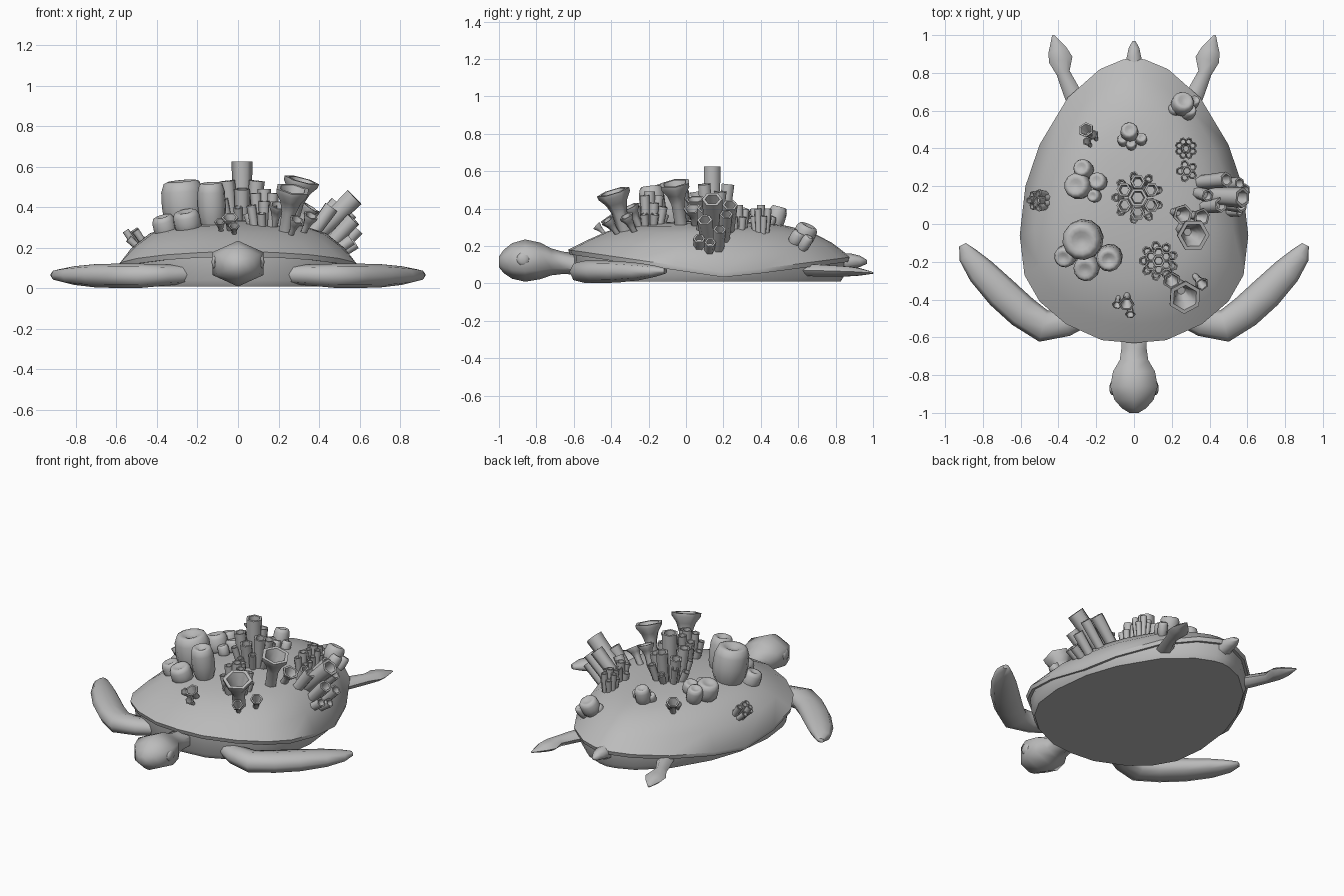
import bpy, bmesh, math
from mathutils import Vector

if "Cube" in bpy.data.objects:
    bpy.data.objects.remove(bpy.data.objects["Cube"])

grey = bpy.data.materials.new("stone_grey")
grey.diffuse_color = (0.5, 0.5, 0.5, 1)
grey.use_nodes = True
grey.node_tree.nodes["Principled BSDF"].inputs["Base Color"].default_value = grey.diffuse_color


def finish(name, bm, angle=65):
    bmesh.ops.recalc_face_normals(bm, faces=bm.faces)
    mesh = bpy.data.meshes.new(name)
    bm.to_mesh(mesh)
    bm.free()
    mesh.materials.append(grey)
    ob = bpy.data.objects.new(name, mesh)
    bpy.context.collection.objects.link(ob)
    bpy.ops.object.select_all(action='DESELECT')
    ob.select_set(True)
    bpy.context.view_layer.objects.active = ob
    bpy.ops.object.shade_smooth_by_angle(angle=math.radians(angle))
    return ob


def loft(bm, rings, cap_start=True, cap_end=True):
    """Skin a list of equally long point rings."""
    vs = [[bm.verts.new(p) for p in ring] for ring in rings]
    n = len(vs[0])
    for a, b in zip(vs, vs[1:]):
        for i in range(n):
            j = (i + 1) % n
            bm.faces.new((a[i], a[j], b[j], b[i]))
    if cap_start:
        bm.faces.new(vs[0])
    if cap_end:
        bm.faces.new(vs[-1])


def limb(name, stations, side=1, sides=6, turn=0.0, power=1.0):
    """Flattened tapering limb; stations are x, y, half width, z, half height."""
    rings = []
    for i, (x, y, w, z, t) in enumerate(stations):
        a = stations[max(i - 1, 0)]
        b = stations[min(i + 1, len(stations) - 1)]
        d = Vector((b[0] - a[0], b[1] - a[1])).normalized()
        ring = []
        for k in range(sides):
            ang = math.tau * k / sides + turn
            c, s = math.cos(ang), math.sin(ang)
            u = w * math.copysign(abs(c) ** power, c)
            v = t * math.copysign(abs(s) ** power, s)
            ring.append((side * (x - d.y * u), y + d.x * u, z + v))
        rings.append(ring)
    bm = bmesh.new()
    loft(bm, rings)
    return finish(name, bm)


# Shell outline, mirrored from its right half
half = [(0, -.63), (.17, -.615), (.36, -.53), (.5, -.41), (.58, -.27), (.605, -.06),
        (.575, .2), (.5, .42), (.35, .67), (.18, .82), (.06, .87), (0, .88)]
outline = half + [(-x, y) for x, y in reversed(half[1:-1])]
CY = .12


def rim_z(y):
    return .18 - .147 * (y + .63) if y < .22 else .055 + .13 * (y - .22)


def ring(s, z_of):
    return [(x * s, CY + (y - CY) * s, z_of(y)) for x, y in outline]


def dome_z(y, b):
    """Blend from rim to crown, steeper at the flanks than at the front."""
    f = (CY - y) / .75 if y < CY else (y - CY) / 1.52
    b += .3 * b * (1 - b) * (1 - 2 * f)
    return rim_z(y) * (1 - b) + .335 * b


# Domed shell with a thick rim
bm = bmesh.new()
dome = [(1, 0), (.87, .39), (.72, .7), (.55, .86), (.38, .94), (.2, .985), (.05, 1)]
rings = [ring(.86, lambda y: rim_z(y) - .02), ring(.99, lambda y: rim_z(y) - .025)]
rings += [ring(s, lambda y, b=b: dome_z(y, b)) for s, b in dome]
loft(bm, rings, cap_start=False)
finish("shell", bm, 50)

# Body with a flat belly
bm = bmesh.new()
loft(bm, [ring(.93, lambda y: .01), ring(.955, lambda y: min(.04, rim_z(y) - .03)),
          ring(.965, lambda y: rim_z(y) - .02)])
finish("body", bm, 40)

# Head and neck
limb("head", [(0, -.52, .075, .1, .055), (0, -.66, .077, .11, .06), (0, -.72, .087, .115, .072),
              (0, -.78, .128, .12, .098), (0, -.86, .145, .122, .113), (0, -.93, .12, .12, .095),
              (0, -.975, .075, .117, .062), (0, -1, .028, .115, .028)], turn=math.pi / 6)

# Tail
limb("tail", [(0, .78, .06, .1, .06), (0, .88, .045, .118, .042),
              (0, .93, .033, .118, .03), (0, .968, .01, .115, .01)], turn=math.pi / 6)

front = [(.22, -.46, .06, .07, .045), (.36, -.525, .07, .065, .052), (.48, -.54, .086, .062, .06),
         (.59, -.465, .088, .062, .06), (.70, -.365, .088, .062, .058), (.81, -.25, .076, .063, .046),
         (.88, -.165, .052, .065, .03), (.908, -.11, .02, .066, .014)]
hind = [(.27, .58, .06, .07, .035), (.335, .71, .045, .069, .036), (.375, .8, .036, .066, .033),
        (.388, .87, .064, .064, .03), (.405, .92, .05, .062, .024), (.428, 1, .006, .056, .005)]
for side, word in ((1, "right"), (-1, "left")):
    limb("front_flipper_" + word, front, side, 8, power=.85)
    limb("hind_flipper_" + word, hind, side)
    # Eye
    bm = bmesh.new()
    bmesh.ops.create_uvsphere(bm, u_segments=10, v_segments=6, radius=.036)
    for v in bm.verts:
        v.co = Vector((v.co.x * .45 + side * .115, v.co.y - .87, v.co.z + .13))
    finish("eye_" + word, bm)


def shell_z(x, y):
    s = math.hypot(x / .6, (y - CY) / .76)
    return .335 - .22 * min(s, 1) ** 2.6


def spun(bm, base, tip, profile, sides):
    """Turn a (radius, fraction of length) profile around the base-tip axis."""
    base, tip = Vector(base), Vector(tip)
    q = (tip - base).to_track_quat('Z', 'Y')
    length = (tip - base).length
    loft(bm, [[base + q @ Vector((r * math.cos(math.tau * k / sides),
                                  r * math.sin(math.tau * k / sides), f * length))
               for k in range(sides)] for r, f in profile])


def tube(bm, base, tip, r):
    spun(bm, base, tip, [(r * .85, 0), (r, 1), (r * .7, 1), (r * .6, .75)], 6)


def funnel(bm, base, tip, r):
    spun(bm, base, tip, [(r * .42, 0), (r * .45, .55), (r * .65, .76), (r * .98, .92), (r, 1),
                         (r * .76, 1), (r * .5, .78), (r * .25, .5)], 6)


def barrel(bm, base, tip, r):
    spun(bm, base, tip, [(r * .7, 0), (r * .96, .25), (r, .5), (r * .97, .8), (r * .82, .97),
                         (r * .65, 1), (r * .45, .98), (r * .2, .92)], 12)


def grow(name, shape, tips, lean=.2):
    """Corals given by tip x, y, z and radius, rooted in the shell."""
    bm = bmesh.new()
    for x, y, z, r in tips:
        bx, by = x * (1 - lean), CY + (y - CY) * (1 - lean)
        shape(bm, (bx, by, min(shell_z(bx, by), z - .06) - .01), (x, y, z), r)
    finish(name, bm)


def bouquet(name, cx, cy, rows, push=(0, 0)):
    """Rings of upright tubes; rows are count, ring radius, tube radius, tip z."""
    bm = bmesh.new()
    for n, rad, r, z in rows:
        for k in range(n):
            a = math.tau * (k + .5) / n
            bx, by = cx + rad * .7 * math.cos(a), cy + rad * .7 * math.sin(a)
            tip = (cx + rad * math.cos(a) + push[0], cy + rad * math.sin(a) + push[1],
                   z + (.02 if k % 2 else -.02) * (n > 1))
            tube(bm, (bx - push[0] * .5, by, shell_z(bx, by) - .02), tip, r)
    finish(name, bm)


# Tube coral bouquets
bouquet("centre_tubes", .02, .14, [(1, 0, .052, .625), (6, .085, .039, .51), (9, .12, .023, .42)])
bouquet("front_tubes", .13, -.195, [(1, 0, .034, .49), (6, .05, .029, .45), (9, .085, .024, .39)])
bouquet("rear_tubes", .275, .4, [(1, 0, .025, .42), (8, .042, .02, .38)])
bouquet("small_tubes", .28, .28, [(1, 0, .03, .42), (5, .04, .022, .375)])
bouquet("left_tubes", -.475, .125, [(1, 0, .024, .29), (7, .04, .02, .265)], (-.04, 0))

# Large slanted tubes on the right flank
bm = bmesh.new()
for base, tip, r in [((.36, .15, .24), (.575, .14, .45), .055), ((.34, .22, .26), (.49, .235, .42), .042),
                     ((.36, .09, .26), (.46, .1, .40), .04), ((.4, .2, .2), (.56, .215, .37), .035),
                     ((.42, .12, .18), (.57, .1, .34), .042), ((.46, .17, .15), (.59, .18, .29), .035),
                     ((.45, .07, .16), (.56, .07, .24), .032), ((.46, .12, .14), (.58, .13, .22), .03),
                     ((.32, .17, .26), (.39, .15, .38), .035)]:
    tube(bm, base, tip, r)
finish("flank_tubes", bm)

# Funnel corals
grow("middle_funnels", funnel, [(.315, -.06, .535, .088), (.26, .05, .45, .055), (.36, .035, .4, .05)])
grow("front_funnels", funnel, [(.27, -.39, .49, .09), (.2, -.3, .41, .048),
                               (.36, -.32, .36, .038), (.29, -.42, .34, .035)], .15)
grow("nose_funnels", funnel, [(-.04, -.425, .35, .042), (-.09, -.43, .33, .027), (-.02, -.48, .31, .027)], .12)
grow("back_funnels", funnel, [(-.255, .5, .38, .042), (-.215, .475, .34, .027), (-.25, .44, .34, .025)], .12)

# Barrel sponges
grow("large_barrels", barrel, [(-.28, -.09, .53, .108), (-.135, -.19, .52, .07),
                               (-.26, -.245, .38, .068), (-.375, -.18, .355, .058)], .08)
grow("left_barrels", barrel, [(-.31, .205, .41, .07), (-.28, .3, .4, .05),
                              (-.2, .23, .39, .048), (-.22, .15, .38, .035)], .1)
grow("rear_barrels", barrel, [(-.025, .5, .41, .048), (-.06, .455, .36, .03),
                              (.04, .46, .36, .03), (-.015, .43, .36, .028)], .08)
grow("right_rear_barrels", barrel, [(.265, .655, .31, .06), (.22, .62, .27, .035),
                                    (.3, .61, .275, .038), (.325, .66, .25, .03)], .08)
